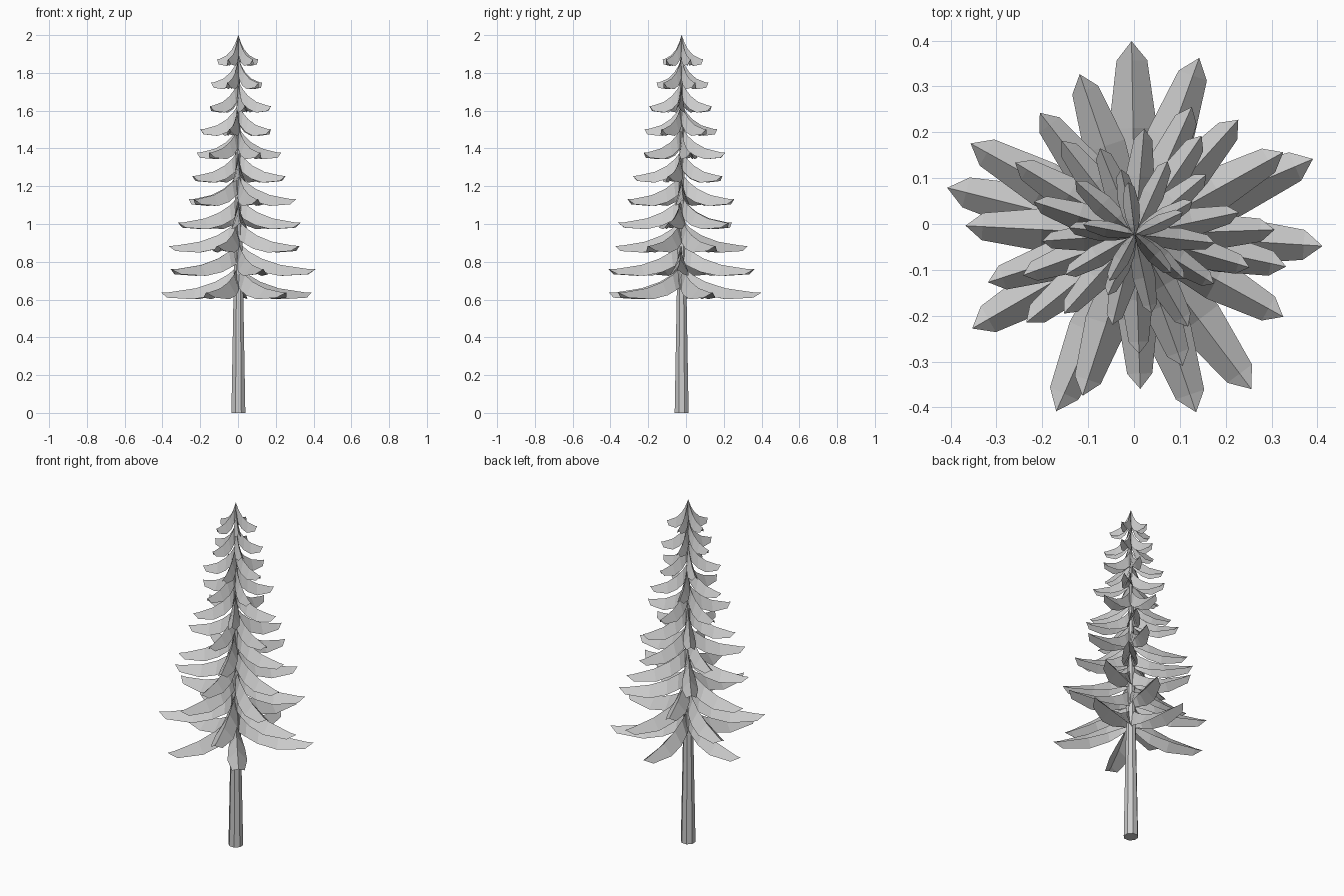
import bpy, bmesh
from math import radians, cos, sin

if "Cube" in bpy.data.objects:
    bpy.data.objects.remove(bpy.data.objects["Cube"])

CX, CY = 0.002, -0.023

# Trunk: tapered eight-sided cone
bpy.ops.mesh.primitive_cone_add(vertices=8, radius1=0.04, radius2=0.003, depth=1.93,
                                location=(CX, CY, 0.965), rotation=(0, 0, radians(22.5)))
bpy.context.object.name = "trunk"

# Branch stations: distance, ridge height, half width (fractions), edge height above tip
STATIONS = [(0.0, 1.0, 0.02, 0.035), (0.14, 0.66, 0.07, 0.012), (0.3, 0.40, 0.105, -0.015),
            (0.55, 0.16, 0.125, -0.035), (0.9, 0.01, 0.08, -0.027)]


def add_branch(bm, angle, r, z_tip):
    """One drooping bough folded along its ridge."""
    c, s = cos(radians(angle)), sin(radians(angle))
    rise = 0.125 + 0.04 * r
    breadth = 0.9 * r + 0.04    # upper boughs are relatively broader

    def vert(d, w, z):
        return bm.verts.new((CX + d * c - w * s, CY + d * s + w * c, z))

    rows = []
    for t, h, w, e in STATIONS:
        w *= breadth
        rows.append([vert(t * r, w, z_tip + e), vert(t * r, 0, z_tip + h * rise),
                     vert(t * r, -w, z_tip + e)])
    for a, b in zip(rows, rows[1:]):
        for i in (0, 1):
            bm.faces.new((a[i], a[i + 1], b[i + 1], b[i]))
    # pointed tip
    tip = vert(r, 0, z_tip)
    left, mid, right = rows[-1]
    bm.faces.new((left, mid, tip))
    bm.faces.new((mid, right, tip))


# Tiers from bottom to top: radius and bough angles
def five(a):
    return [a + 72 * k for k in range(5)]


TIERS = [(0.422, [23, 91, 166, 246, 307]), (0.41, [-3.5, 70, 151, 210, 289]),
         (0.37, [177, 109, 29, -29, 252]), (0.337, [-88, -12, 48, 128, 198]),
         (0.305, [149, 66, 2, -70, -141]), (0.26, [-160, -88, -16, 56, 128]),
         (0.232, [12, 85, 162, 228, 300]), (0.203, five(40)),
         (0.175, five(-6)), (0.145, five(30)), (0.115, five(25))]

for i, (r, angles) in enumerate(TIERS):
    bm = bmesh.new()
    for a in angles:
        add_branch(bm, a, r, 0.637 + i * 0.1235)
    for f in bm.faces:
        f.normal_update()
        if f.normal.z < 0:
            f.normal_flip()
    mesh = bpy.data.meshes.new(f"branch_tier_{i + 1}")
    bm.to_mesh(mesh)
    bm.free()
    bpy.context.collection.objects.link(bpy.data.objects.new(mesh.name, mesh))
